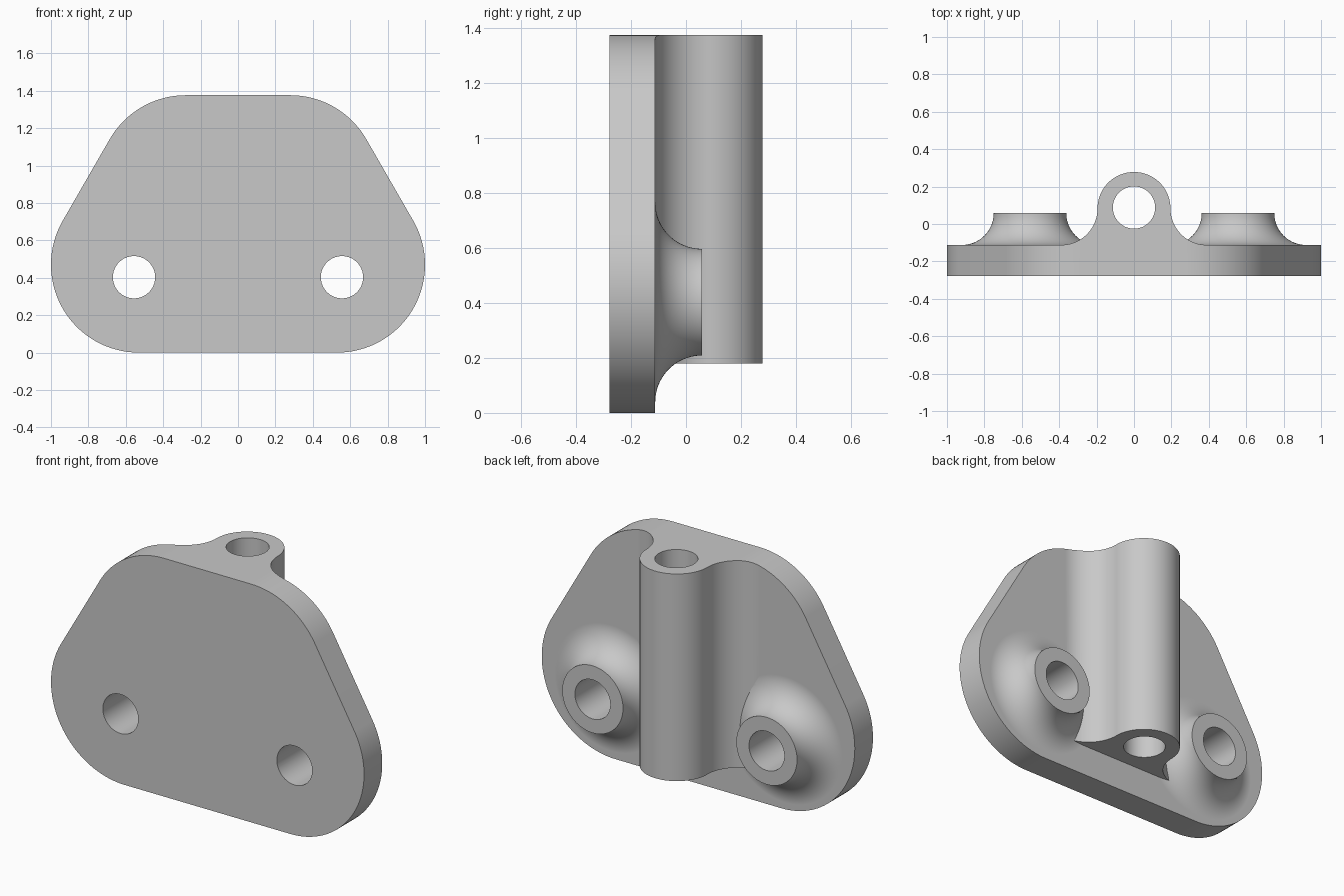
import bpy, bmesh
from math import sin, cos, radians
from mathutils import Matrix

cube = bpy.data.objects.get("Cube")
if cube:
    bpy.data.objects.remove(cube, do_unlink=True)

BACK, FACE, TOP = -0.278, -0.112, 1.376   # plate faces and overall height
CORNER = 0.47                             # plate corner radius
BORE = 0.113
BOLT_X, BOLT_Z = 0.556, 0.403
BARREL_R, BARREL_Y = 0.195, 0.083
BOSS_R, BOSS_H = 0.194, 0.17

grey = bpy.data.materials.new("plain grey")
grey.use_nodes = True
grey.diffuse_color = (0.58, 0.58, 0.58, 1)
grey.node_tree.nodes["Principled BSDF"].inputs["Base Color"].default_value = grey.diffuse_color


def arc(cx, cy, r, start, end, steps):
    angles = [radians(start + (end - start) * i / steps) for i in range(steps + 1)]
    return [(cx + r * cos(a), cy + r * sin(a)) for a in angles]


def mirrored(half):
    """Close a right-hand half profile with its mirror image."""
    return half + [(-x, y) for x, y in reversed(half)]


def make_object(name, bm):
    bmesh.ops.recalc_face_normals(bm, faces=bm.faces)
    mesh = bpy.data.meshes.new(name)
    bm.to_mesh(mesh)
    bm.free()
    mesh.materials.append(grey)
    obj = bpy.data.objects.new(name, mesh)
    bpy.context.collection.objects.link(obj)
    return obj


def prism(name, points, to_3d, low, high):
    """Extrude a closed 2D profile between two levels."""
    bm = bmesh.new()
    ends = [[bm.verts.new(to_3d(p, q, level)) for p, q in points] for level in (low, high)]
    bm.faces.new(ends[0])
    bm.faces.new(ends[1])
    for i in range(len(points)):
        j = (i + 1) % len(points)
        bm.faces.new((ends[0][i], ends[0][j], ends[1][j], ends[1][i]))
    return make_object(name, bm)


def along_y(p, q, level):
    return (p, level, q)


def along_z(p, q, level):
    return (p, q, level)


def revolve_y(name, profile, x, z, steps=96):
    """Turn (radius, y) rows into a capped solid around a y-axis."""
    bm = bmesh.new()
    rings = [[bm.verts.new((x + px, y, z + pz)) for px, pz in arc(0, 0, r, 0, 360, steps)[:-1]]
             for r, y in profile]
    for a, b in zip(rings, rings[1:]):
        for i in range(steps):
            j = (i + 1) % steps
            bm.faces.new((a[i], a[j], b[j], b[i]))
    bm.faces.new(rings[0])
    bm.faces.new(rings[-1])
    return make_object(name, bm)


def combine(target, tool, operation):
    mod = target.modifiers.new(operation.lower(), 'BOOLEAN')
    mod.operation = operation
    mod.solver = 'EXACT'
    mod.object = tool
    bpy.context.view_layer.objects.active = target
    bpy.ops.object.modifier_apply(modifier=mod.name)
    bpy.data.objects.remove(tool, do_unlink=True)


# Slab, trimmed to the plate outline further down
bm = bmesh.new()
bmesh.ops.create_cube(bm, size=1, matrix=Matrix.Translation((0, (BACK + FACE) / 2, 0.7))
                      @ Matrix.Diagonal((2.4, FACE - BACK, 1.8, 1)))
bracket = make_object("mounting_bracket", bm)

# Upright barrel blended into the plate by concave fillets
half = [(2 * BARREL_R, -0.2)]
half += arc(2 * BARREL_R, BARREL_Y, BARREL_R, 270, 180, 24)
half += arc(0, BARREL_Y, BARREL_R, 0, 90, 24)[1:-1]
profile = half + [(0, BARREL_Y + BARREL_R)] + [(-x, y) for x, y in reversed(half)]
combine(bracket, prism("barrel", profile, along_z, 0.18, 1.6), 'UNION')

# Two flared bolt bosses
flare = arc(BOSS_R + BOSS_H, FACE + BOSS_H, BOSS_H, 270, 180, 20)
for side in (-1, 1):
    boss = revolve_y("boss", [(BOSS_R + BOSS_H, -0.2)] + flare, side * BOLT_X, BOLT_Z)
    combine(bracket, boss, 'UNION')

# Trim everything to the rounded trapezoid outline
outline = mirrored(arc(1 - CORNER, CORNER, CORNER, -90, 30, 40)
                   + arc(0.279, TOP - CORNER, CORNER, 30, 90, 20))
combine(bracket, prism("outline", outline, along_y, -0.5, 0.5), 'INTERSECT')

# Bolt holes and barrel bore
circle = arc(0, 0, BORE, 0, 360, 64)[:-1]
for side in (-1, 1):
    hole = [(side * BOLT_X + p, BOLT_Z + q) for p, q in circle]
    combine(bracket, prism("bolt_hole", hole, along_y, -0.6, 0.6), 'DIFFERENCE')
bore = [(p, 0.088 + q) for p, q in circle]
combine(bracket, prism("barrel_bore", bore, along_z, 0.1, 1.7), 'DIFFERENCE')

# Smooth curved faces, crisp edges
bpy.ops.object.select_all(action='DESELECT')
bracket.select_set(True)
bpy.context.view_layer.objects.active = bracket
bpy.ops.object.shade_smooth_by_angle(angle=radians(25))
weighted = bracket.modifiers.new("weighted normals", 'WEIGHTED_NORMAL')
weighted.keep_sharp = True
